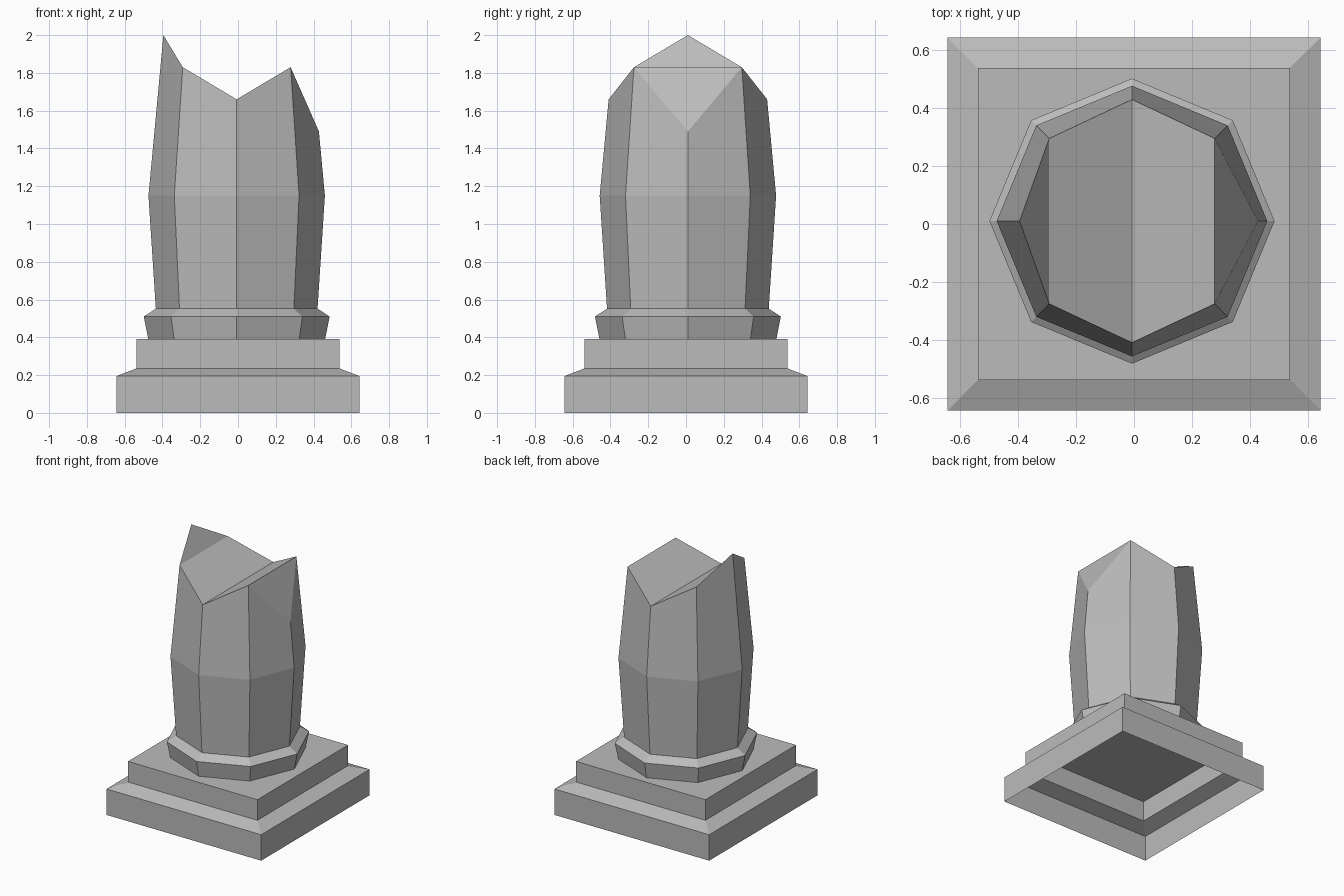
import bpy, bmesh
from math import cos, sin, pi

# Remove the default cube
cube = bpy.data.objects.get("Cube")
if cube:
    bpy.data.objects.remove(cube, do_unlink=True)

stone = bpy.data.materials.new("grey stone")
stone.use_nodes = True
stone.diffuse_color = (0.5, 0.5, 0.5, 1)
stone.node_tree.nodes["Principled BSDF"].inputs["Base Color"].default_value = (0.5, 0.5, 0.5, 1)


def ring(bm, sides, radius, z, turn=0.0):
    """One loop of vertices around the z axis."""
    angles = [turn + 2 * pi * i / sides for i in range(sides)]
    return [bm.verts.new((radius * cos(a), radius * sin(a), z)) for a in angles]


def loft(bm, loops):
    """Skin consecutive loops with quads."""
    for low, high in zip(loops, loops[1:]):
        n = len(low)
        for i in range(n):
            j = (i + 1) % n
            bm.faces.new((low[i], low[j], high[j], high[i]))


def finish(name, bm, location=(0, 0, 0)):
    bm.normal_update()
    mesh = bpy.data.meshes.new(name)
    bm.to_mesh(mesh)
    bm.free()
    mesh.materials.append(stone)
    obj = bpy.data.objects.new(name, mesh)
    obj.location = location
    bpy.context.collection.objects.link(obj)


AXIS = (-0.007, 0.01, 0)  # the column stands slightly off centre

# Square stepped plinth, hollow underneath
bm = bmesh.new()
plinth = [(0.643, 0), (0.643, 0.195), (0.538, 0.235), (0.538, 0.39)]
loops = [ring(bm, 4, half * 2 ** 0.5, z, pi / 4) for half, z in plinth]
loft(bm, loops)
bm.faces.new(loops[-1])
finish("plinth", bm)

# Octagonal collar between plinth and shaft
bm = bmesh.new()
collar = [(0.468, 0.39), (0.492, 0.51), (0.428, 0.552)]
loft(bm, [ring(bm, 8, r, z) for r, z in collar])
finish("collar", bm, AXIS)

# Bulging shaft with a jagged broken top
bm = bmesh.new()
foot = ring(bm, 8, 0.428, 0.55)
belly = ring(bm, 8, 0.467, 1.15)
rim = ring(bm, 8, 1, 0)
break_heights = [1.49, 1.83, 1.66, 1.83, 2.0]
for i, v in enumerate(rim):
    z = break_heights[min(i, 8 - i)]
    r = 0.467 - 0.093 * (z - 1.15)
    v.co = (v.co.x * r, v.co.y * r, z)
loft(bm, [foot, belly, rim])

# Break surface: a valley across the middle, a sloping chip and a raised spike
for corners in ((0, 1, 7), (1, 2, 6, 7), (2, 3, 5, 6), (3, 4, 5)):
    bm.faces.new([rim[i] for i in corners])
finish("broken_shaft", bm, AXIS)
